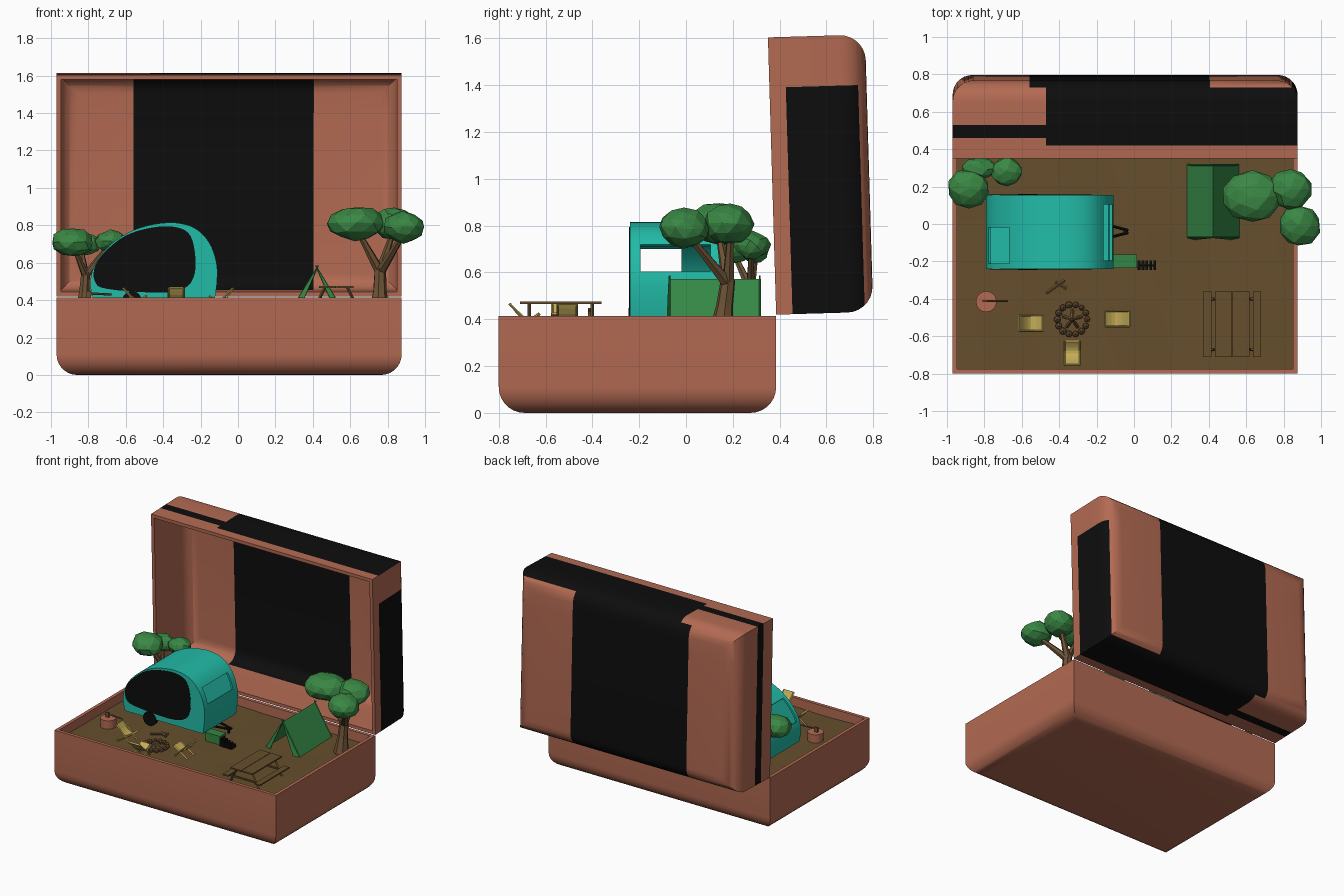
import bpy, bmesh, math, random
from mathutils import Vector, Matrix

if "Cube" in bpy.data.objects:
    bpy.data.objects.remove(bpy.data.objects["Cube"])

random.seed(4)
G = 0.347  # ground level inside the case


def material(name, rgb):
    m = bpy.data.materials.new(name)
    m.diffuse_color = (*rgb, 1)
    m.use_nodes = True
    m.node_tree.nodes["Principled BSDF"].inputs["Base Color"].default_value = m.diffuse_color
    return m


TERRA = material("terracotta", (0.45, 0.145, 0.085))
BLACK = material("black", (0.004, 0.004, 0.004))
SOIL = material("soil brown", (0.133, 0.078, 0.026))
WOOD = material("wood brown", (0.15, 0.085, 0.036))
TEAL = material("teal", (0.016, 0.50, 0.39))
LEAF = material("leaf green", (0.042, 0.243, 0.058))
TENT = material("tent green", (0.035, 0.24, 0.06))
TAN = material("straw yellow", (0.56, 0.42, 0.10))


def shade(ob, angle):
    if angle:
        ob.data.shade_smooth()
        ob.data.set_sharp_from_angle(angle=math.radians(angle))


def finish(bm, name, mats, angle=0, shell=0):
    if not isinstance(mats, (list, tuple)):
        mats = [mats]
    bmesh.ops.recalc_face_normals(bm, faces=bm.faces[:])
    me = bpy.data.meshes.new(name)
    bm.to_mesh(me)
    bm.free()
    for m in mats:
        me.materials.append(m)
    ob = bpy.data.objects.new(name, me)
    bpy.context.collection.objects.link(ob)
    if shell:
        mod = ob.modifiers.new("shell", 'SOLIDIFY')
        mod.thickness, mod.offset, mod.use_even_offset = shell, -1, True
        bpy.context.view_layer.objects.active = ob
        bpy.ops.object.modifier_apply(modifier="shell")
    shade(ob, angle)
    return ob


def box(bm, lo, hi):
    lo, hi = Vector(lo), Vector(hi)
    m = Matrix.Translation((lo + hi) / 2) @ Matrix.Diagonal((*(hi - lo), 1))
    return bmesh.ops.create_cube(bm, size=1, matrix=m)["verts"]


def rod(bm, p, q, r1, r2=None, n=6):
    p, q = Vector(p), Vector(q)
    m = Matrix.Translation((p + q) / 2) @ (q - p).to_track_quat('Z', 'Y').to_matrix().to_4x4()
    bmesh.ops.create_cone(bm, cap_ends=True, segments=n, radius1=r1, radius2=r1 if r2 is None else r2,
                          depth=(q - p).length, matrix=m)


def blob(bm, c, r, sub=2, jitter=0.0):
    m = Matrix.Translation(c) @ Matrix.Diagonal((*r, 1))
    for v in bmesh.ops.create_icosphere(bm, subdivisions=sub, radius=1, matrix=m)["verts"]:
        v.co += Vector([random.uniform(-1, 1) * jitter for _ in range(3)])


def prism(bm, pts, y0, y1):
    a = [bm.verts.new((x, y0, z)) for x, z in pts]
    b = [bm.verts.new((x, y1, z)) for x, z in pts]
    bm.faces.new(a)
    bm.faces.new(b)
    for i in range(len(a)):
        j = (i + 1) % len(a)
        bm.faces.new((a[i], a[j], b[j], b[i]))


def spline(p, closed=False, n=4):
    p = [Vector(v) for v in p]
    e = [p[-1]] + p + p[:2] if closed else [p[0]] + p + [p[-1]]
    out = []
    for a, b, c, d in zip(e, e[1:], e[2:], e[3:]):
        for k in range(n):
            t = k / n
            out.append(0.5 * (2 * b + (c - a) * t + (2 * a - 5 * b + 4 * c - d) * t * t
                              + (3 * b - a - 3 * c + d) * t ** 3))
    return out if closed else out + [p[-1]]


def cut(bm, axis, values):
    no = Vector((axis == 'x', axis == 'y', axis == 'z'))
    for v in values:
        bmesh.ops.bisect_plane(bm, geom=bm.verts[:] + bm.edges[:] + bm.faces[:],
                               plane_co=no * v, plane_no=no)


# --- suitcase halves: open trays with a rounded bottom -------------------
def tray(name, y0, mats):
    bm = bmesh.new()
    box(bm, (-0.97, y0, 0), (0.875, y0 + 1.185, 0.415))
    bmesh.ops.delete(bm, geom=[f for f in bm.faces if f.calc_center_median().z > 0.41], context='FACES')
    low = [e for e in bm.edges if all(v.co.z < 0.01 for v in e.verts)]
    bmesh.ops.bevel(bm, geom=low, offset=0.11, segments=7, profile=0.5, affect='EDGES')
    return finish(bm, name, mats, 30, shell=0.025)


tray("case_base", -0.8, TERRA)
lid = tray("case_lid", 0, [TERRA, BLACK])

# black bands on the lid, cut in the lid's own frame (z = 0 is its back)
bm = bmesh.new()
bm.from_mesh(lid.data)
cut(bm, 'x', (-0.56, -0.47, 0.405))
cut(bm, 'y', (0.97,))
cut(bm, 'z', (0.036, 0.235, 0.305, 0.345))
for f in bm.faces:
    c, n = f.calc_center_median(), f.normal
    band = 0.235 < c.z < 0.305
    if abs(n.y) > 0.6 and (c.y - 0.59) * n.y > 0:        # outer top and bottom
        dark = (c.x > -0.47 and 0.036 < c.z < 0.345) or band or (c.z < 0.036 and -0.56 < c.x < 0.405)
    elif n.x > 0.6 and c.x > 0.4:                         # right side
        dark = c.y < 0.97 and 0.036 < c.z < 0.345
    elif n.x < -0.6 and c.x < -0.9:                       # left side
        dark = band
    else:                                                 # back, outside and inside
        dark = -0.56 < c.x < 0.405 and c.z < 0.14
    f.material_index = int(dark)
bm.to_mesh(lid.data)
bm.free()
shade(lid, 30)
lid.rotation_euler.x = math.radians(91.7)
lid.location = (0, 0.80, 0.432)

# --- ground, gently wavy --------------------------------------------------
bm = bmesh.new()
bmesh.ops.create_grid(bm, x_segments=28, y_segments=18, size=1,
                      matrix=Matrix.Translation((-0.0475, -0.2075, G)) @ Matrix.Diagonal((0.9, 0.57, 1, 1)))
for v in bm.verts:
    v.co.z += 0.004 * math.sin(9 * v.co.x + 3 * v.co.y) * math.cos(8 * v.co.y)
finish(bm, "ground", SOIL, 40)

# --- teardrop trailer: hollow shell with an opening at each end ------------
bm = bmesh.new()
prism(bm, spline([(-0.775, 0.40), (-0.79, 0.50), (-0.755, 0.61), (-0.66, 0.715), (-0.53, 0.785), (-0.37, 0.815),
                  (-0.24, 0.79), (-0.155, 0.71), (-0.115, 0.60), (-0.112, 0.50), (-0.125, 0.40)]), -0.24, 0.155)
cut(bm, 'y', (-0.21, -0.195, -0.02, 0.105))
cut(bm, 'z', (0.56, 0.605, 0.71, 0.72))
holes = []
for f in bm.faces:
    c = f.calc_center_median()
    if (c.x > -0.3 and -0.195 < c.y < 0.105 and 0.605 < c.z < 0.72) or \
       (c.x < -0.6 and -0.21 < c.y < -0.02 and 0.56 < c.z < 0.71):
        holes.append(f)
bmesh.ops.delete(bm, geom=holes, context='FACES')
finish(bm, "trailer_body", TEAL, 35, shell=0.014)

panel = spline([(-0.70, 0.46), (-0.765, 0.50), (-0.765, 0.58), (-0.71, 0.66), (-0.60, 0.745), (-0.46, 0.788),
                (-0.33, 0.79), (-0.255, 0.745), (-0.228, 0.63), (-0.235, 0.53), (-0.285, 0.465), (-0.42, 0.44)], True)
for side, y0, y1 in (("front", -0.243, -0.239), ("back", 0.154, 0.158)):
    bm = bmesh.new()
    prism(bm, panel, y0, y1)
    finish(bm, "trailer_panel_" + side, BLACK)

bm = bmesh.new()
for y in (-0.246, 0.129):
    rod(bm, (-0.567, y, 0.397), (-0.567, y + 0.032, 0.397), 0.052, n=20)
finish(bm, "trailer_wheels", BLACK, 40)

bm = bmesh.new()
for y in (0.01, -0.09):
    rod(bm, (-0.2, y, 0.39), (-0.03, -0.04 + (y + 0.04) * 0.12, 0.385), 0.009)
rod(bm, (-0.05, -0.04, 0.35), (-0.05, -0.04, 0.395), 0.008)
finish(bm, "tow_bar", BLACK)

# --- cooler and slatted crate ----------------------------------------------
bm = bmesh.new()
box(bm, (-0.107, -0.232, G), (0.012, -0.168, 0.395))
box(bm, (-0.11, -0.236, 0.397), (0.015, -0.164, 0.415))
finish(bm, "cooler", TENT)
bm = bmesh.new()
for i in range(5):
    box(bm, (0.02 + i * 0.021, -0.247, G), (0.034 + i * 0.021, -0.195, 0.405 - 0.008 * i))
box(bm, (0.018, -0.226, G), (0.118, -0.216, 0.36))
finish(bm, "black_slats", BLACK)

# --- campfire: stone ring and stacked logs ----------------------------------
bm = bmesh.new()
for i in range(14):
    a = i * math.tau / 14
    s = random.uniform(0.016, 0.022)
    blob(bm, (-0.33 + 0.08 * math.cos(a), -0.51 + 0.08 * math.sin(a), G + 0.012), (s, s, s), 1)
finish(bm, "fire_stones", WOOD)
bm = bmesh.new()
for i in range(5):
    a = i * math.tau / 5 + 0.3
    d = Vector((math.cos(a), math.sin(a), 0)) * 0.05
    c = Vector((-0.33, -0.51, G))
    rod(bm, c + d, c - d * 0.15 + Vector((0, 0, 0.05)), 0.01)
rod(bm, (-0.47, -0.37, G + 0.012), (-0.37, -0.30, G + 0.012), 0.01)
rod(bm, (-0.42, -0.31, G + 0.012), (-0.36, -0.345, G + 0.012), 0.01)
finish(bm, "firewood", WOOD)


# --- folding chairs -----------------------------------------------------------
def chair(name, x, y, turn):
    place = Matrix.Translation((x, y, G)) @ Matrix.Rotation(turn, 4, 'Z')
    bm = bmesh.new()
    for s in (-0.041, 0.041):
        rod(bm, (s, 0.055, 0), (s, -0.066, 0.118), 0.0055, n=4)
        rod(bm, (s, -0.055, 0), (s, 0.062, 0.075), 0.0055, n=4)
    for p in ((-0.066, 0.116), (0.062, 0.074)):
        rod(bm, (-0.044, *p), (0.044, *p), 0.0055, n=4)
    bm.transform(place)
    finish(bm, name + "_frame", TAN)
    bm = bmesh.new()
    path = spline([(0.062, 0.078), (0.03, 0.056), (-0.005, 0.05), (-0.04, 0.08), (-0.066, 0.12)], n=2)
    rows = [[bm.verts.new((s, p.x, p.y)) for s in (-0.037, 0.037)] for p in path]
    for a, b in zip(rows, rows[1:]):
        bm.faces.new((a[0], a[1], b[1], b[0]))
    bm.transform(place)
    finish(bm, name + "_sling", TAN, shell=0.006)


chair("left_chair", -0.55, -0.53, -math.pi / 2)
chair("right_chair", -0.09, -0.507, math.pi / 2)
chair("front_chair", -0.33, -0.688, 0)

# --- chopping stump and axe -----------------------------------------------------
bm = bmesh.new()
rod(bm, (-0.79, -0.415, G), (-0.79, -0.415, 0.412), 0.056, n=16)
finish(bm, "stump", TERRA, 40)
bm = bmesh.new()
rod(bm, (-0.80, -0.412, 0.436), (-0.675, -0.412, 0.43), 0.006)
box(bm, (-0.81, -0.418, 0.408), (-0.785, -0.406, 0.448))
finish(bm, "axe", WOOD)

# --- picnic table -----------------------------------------------------------------
bm = bmesh.new()
for x0, x1, z in ((0.433, 0.523, 0.476), (0.526, 0.617, 0.476), (0.37, 0.415, 0.41), (0.635, 0.68, 0.41)):
    box(bm, (x0, -0.71, z - 0.01), (x1, -0.36, z))
for y in (-0.67, -0.40):
    box(bm, (0.38, y - 0.006, 0.39), (0.67, y + 0.006, 0.401))
    for s in (-1, 1):
        rod(bm, (0.525 + s * 0.12, y, G), (0.525 + s * 0.06, y, 0.468), 0.008, n=4)
finish(bm, "picnic_table", SOIL)

# --- ridge tent, open at the ends, with folded door flaps ----------------------------
bm = bmesh.new()
ridge = [bm.verts.new((0.422, y, 0.572)) for y in (-0.075, 0.32)]
for s in (-1, 1):
    foot = [bm.verts.new((0.422 + s * 0.142, y, G - 0.005)) for y in (-0.075, 0.32)]
    bm.faces.new((ridge[0], ridge[1], foot[1], foot[0]))
    flap = bm.verts.new((0.422 + s * 0.095, -0.085, G))
    bm.faces.new((ridge[0], foot[0], flap))
finish(bm, "tent_canvas", TENT, shell=0.004)
bm = bmesh.new()
for y in (-0.07, 0.315):
    for s in (-1, 1):
        rod(bm, (0.422 + s * 0.137, y, G), (0.422 - s * 0.008, y, 0.585), 0.004, n=5)
finish(bm, "tent_poles", TENT)


# --- trees: tapered trunk, forked branches, faceted leaf clumps ----------------------
def tree(name, base, fork, r, tips, clumps):
    bm = bmesh.new()
    mid = Vector(base).lerp(Vector(fork), 0.5)
    rod(bm, base, mid, r * 1.5, r, 7)
    rod(bm, mid, fork, r, r * 0.85, 7)
    for t in tips:
        rod(bm, Vector(fork) - Vector((0, 0, 0.02)), t, r * 0.75, r * 0.35)
    finish(bm, name + "_trunk", WOOD)
    bm = bmesh.new()
    for c, rad in clumps:
        blob(bm, c, rad, 2, 0.006)
    finish(bm, name + "_leaves", LEAF)


tree("right_tree", (0.755, 0.15, G - 0.01), (0.76, 0.18, 0.57), 0.037,
     [(0.64, 0.14, 0.77), (0.83, 0.19, 0.77), (0.89, 0.01, 0.76)],
     [((0.63, 0.15, 0.81), (0.16, 0.138, 0.09)), ((0.835, 0.185, 0.81), (0.115, 0.107, 0.09)),
      ((0.885, -0.008, 0.79), (0.113, 0.112, 0.083))])
tree("left_tree", (-0.83, 0.27, G - 0.01), (-0.815, 0.275, 0.55), 0.028,
     [(-0.88, 0.2, 0.69), (-0.68, 0.28, 0.71), (-0.84, 0.30, 0.69)],
     [((-0.885, 0.19, 0.71), (0.113, 0.107, 0.078)), ((-0.68, 0.28, 0.715), (0.085, 0.078, 0.06)),
      ((-0.83, 0.295, 0.70), (0.095, 0.06, 0.06))])
